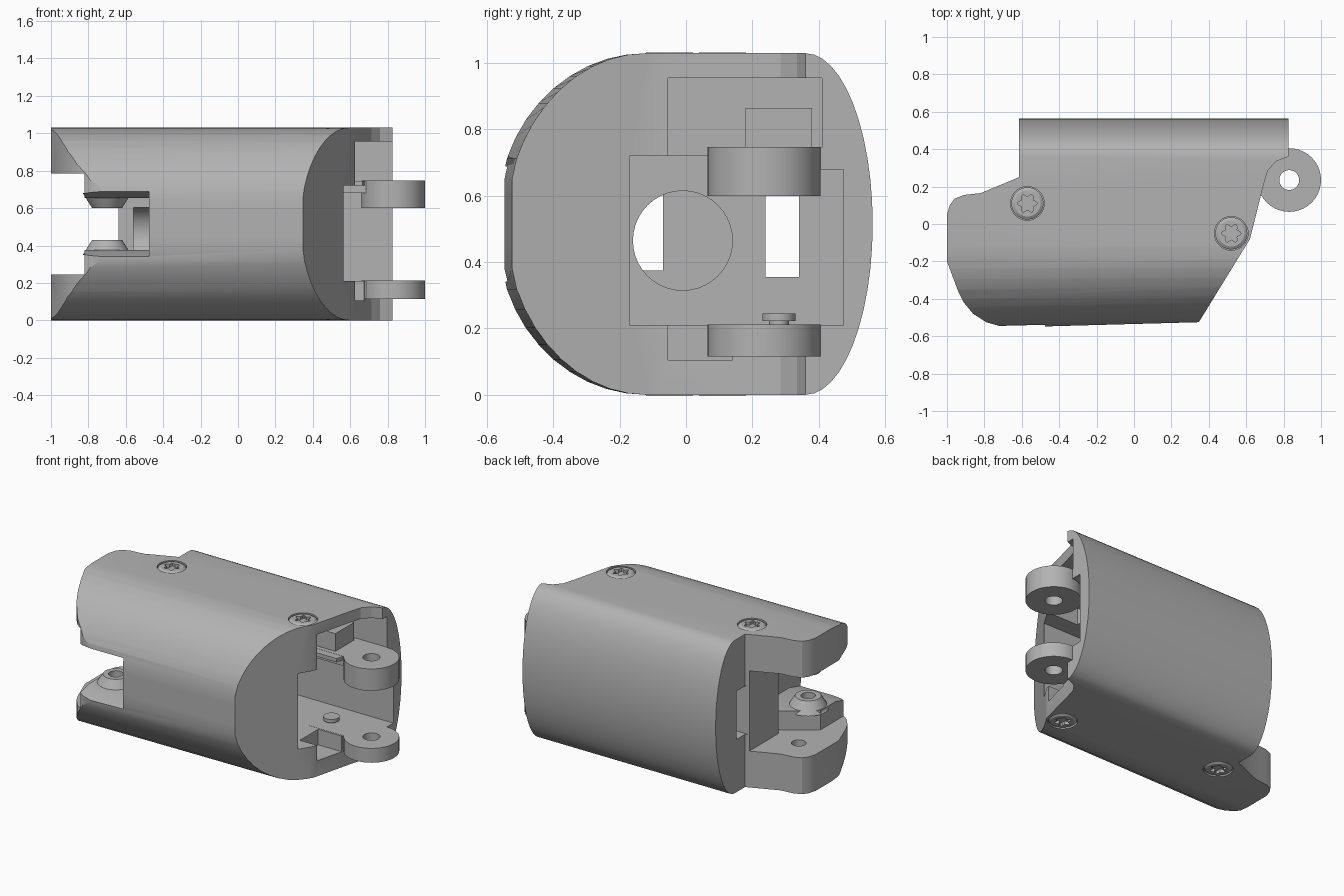
import bpy, bmesh, math
from mathutils import Matrix

if "Cube" in bpy.data.objects:
    bpy.data.objects.remove(bpy.data.objects["Cube"], do_unlink=True)

grey = bpy.data.materials.new("plain grey")
grey.use_nodes = True
grey.diffuse_color = (0.45, 0.45, 0.45, 1)
grey.node_tree.nodes["Principled BSDF"].inputs["Base Color"].default_value = grey.diffuse_color
MID = 0.515
TOP = 2 * MID


def make(name, bm):
    bmesh.ops.recalc_face_normals(bm, faces=bm.faces)
    mesh = bpy.data.meshes.new(name)
    bm.to_mesh(mesh)
    bm.free()
    ob = bpy.data.objects.new(name, mesh)
    bpy.context.collection.objects.link(ob)
    mesh.materials.append(grey)
    return ob


def loft(name, ring_a, ring_b):
    """Closed solid between two matching rings of points."""
    bm = bmesh.new()
    a = [bm.verts.new(p) for p in ring_a]
    b = [bm.verts.new(p) for p in ring_b]
    bm.faces.new(a)
    bm.faces.new(b)
    for i in range(len(a)):
        j = (i + 1) % len(a)
        bm.faces.new((a[i], a[j], b[j], b[i]))
    return make(name, bm)


def prism(name, outline, z0, z1):
    return loft(name, [(x, y, z0) for x, y in outline], [(x, y, z1) for x, y in outline])


def box(name, x, y, z):
    return prism(name, [(x[0], y[0]), (x[1], y[0]), (x[1], y[1]), (x[0], y[1])], *z)


def circle(cx, cy, r, n=40):
    return [(cx + r * math.cos(2 * math.pi * i / n), cy + r * math.sin(2 * math.pi * i / n))
            for i in range(n)]


def disc(name, x, y, r0, z0, z1, r1=None):
    r1 = r0 if r1 is None else r1
    return loft(name, [(*p, z0) for p in circle(x, y, r0)], [(*p, z1) for p in circle(x, y, r1)])


def boolean(ob, cutters, op="DIFFERENCE"):
    bpy.context.view_layer.objects.active = ob
    for c in cutters:
        m = ob.modifiers.new("cut", "BOOLEAN")
        m.operation, m.solver, m.object = op, "EXACT", c
        bpy.ops.object.modifier_apply(modifier=m.name)
        bpy.data.objects.remove(c, do_unlink=True)


def smooth(ob, angle=25):
    bpy.ops.object.select_all(action="DESELECT")
    ob.select_set(True)
    bpy.context.view_layer.objects.active = ob
    bpy.ops.object.shade_smooth_by_angle(angle=math.radians(angle))


# Shell: rounded section lofted along x, with a slight taper on the front
def section(x, shift):
    pts = []
    n = 24
    for i in range(n + 1):
        t = math.pi / 2 - math.pi * i / n
        pts.append((x, 0.36 + 0.203 * math.cos(t), MID + MID * math.sin(t)))
    for i in range(n + 1):
        t = -math.pi / 2 - math.pi * i / n
        y = max(-0.12 + 0.465 * math.cos(t), -0.565)
        y += shift * (-0.12 - y) / 0.445
        pts.append((x, y, MID + MID * math.sin(t)))
    return pts


shell = loft("shell", section(-1.1, 0), section(1.0, 0.058))
outline = [(-1, 0.05), (-0.985, 0.1), (-0.96, 0.135), (-0.91, 0.155), (-0.82, 0.165),
           (-0.615, 0.25), (-0.615, 0.7), (0.825, 0.7), (0.825, 0.36), (0.76, 0.335),
           (0.715, 0.285), (0.69, 0.2), (0.62, -0.08), (0.27, -0.65), (-0.47, -0.65),
           (-0.47, -0.56), (-0.72, -0.545), (-0.79, -0.525), (-0.86, -0.48),
           (-0.91, -0.42), (-0.94, -0.36), (-1, -0.2)]
boolean(shell, [prism("outline", outline, -0.2, 1.3)], "INTERSECT")

# Fork opening at the far end, with raised pads inside
fork = [(-1.2, 0.6), (-0.64, 0.6), (-0.64, -0.07), (-0.6, -0.1), (-0.82, -0.26),
        (-0.82, -0.8), (-1.2, -0.8)]
gap = [(-0.07, 0.375), (-0.42, 0.375), (-0.62, 0.32)]
gap += [(y, TOP - z) for y, z in reversed(gap)]
cuts = [prism("fork", fork, 0.245, 0.785),
        loft("gap", [(-1.2, y, z) for y, z in gap], [(-0.475, y, z) for y, z in gap])]

# Open cavity at the hinge end, its pockets, and the wall openings
cuts += [box("cavity", (-0.3, 1.2), (-0.17, 0.15), (0.21, 0.72)),
         box("cavity_back", (-0.3, 1.2), (0.149, 0.475), (0.21, 0.68)),
         box("upper_pocket", (0.4, 1.2), (-0.055, 0.41), (0.745, 0.955)),
         box("pocket_link", (0.4, 1.2), (-0.055, 0.1), (0.7, 0.8)),
         box("lower_pocket", (0.5, 1.2), (-0.055, 0.14), (0.105, 0.25)),
         box("slot", (-0.8, 0), (0.24, 0.34), (0.355, 0.68))]
tunnel = circle(-0.01, 0.465, 0.15)
cuts.append(loft("tunnel", [(-0.56, y, z) for y, z in tunnel], [(0, y, z) for y, z in tunnel]))

# Pin holes in the fork and counterbores for the screws
SCREWS = [(-0.57, 0.11), (0.52, -0.05)]
for z in (0.18, 0.72):
    cuts.append(disc("pin_hole", -0.82, -0.03, 0.045, z, z + 0.13))
for x, y in SCREWS:
    for z in (-0.02, TOP - 0.02):
        cuts.append(disc("counterbore", x, y, 0.09, z, z + 0.04))
boolean(shell, cuts)
smooth(shell)

# Screw heads with a six-lobed recess, on both flat sides
star = []
for i in range(48):
    t = 2 * math.pi * i / 48
    r = 0.043 + 0.009 * math.cos(6 * t)
    star.append((r * math.cos(t), r * math.sin(t)))
for i, (x, y) in enumerate(SCREWS):
    for side in ("top", "bottom"):
        z = TOP if side == "top" else 0
        s = 1 if side == "top" else -1
        head = disc(f"screw_{side}_{i + 1}", x, y, 0.086, z - s * 0.03, z - s * 0.008)
        cap = disc("cap", x, y, 0.086, z - s * 0.008, z + s * 0.002, 0.07)
        boolean(head, [cap], "UNION")
        boolean(head, [prism("star", [(x + a, y + b) for a, b in star],
                             *sorted((z - s * 0.024, z + s * 0.05)))])
        smooth(head)

# Hinge lugs joined to the shell by short arms
HX, HY = 0.83, 0.235
for name, z0, z1, arm in (("upper", 0.6, 0.747, 0.682), ("lower", 0.115, 0.212, 0.117)):
    lug = disc(name + "_hinge_lug", HX, HY, 0.17, z0, z1)
    boolean(lug, [box("arm", (0.42, HX), (0.15, 0.4), (arm, z1 - 0.001))], "UNION")
    boolean(lug, [disc("bore", HX, HY, 0.053, z0 - 0.1, z1 + 0.1)])
    smooth(lug)

# Conical bosses on the fork pads
for name, z0, z1 in (("lower", 0.35, 0.43), ("upper", TOP - 0.35, TOP - 0.43)):
    boss = disc(name + "_fork_boss", -0.7, -0.3, 0.13, z0, z1, 0.08)
    boolean(boss, [disc("bore", -0.7, -0.3, 0.045, *sorted((z0 + (z1 - z0) * 0.2, z1 * 2 - z0)))])
    smooth(boss)

# Small fittings inside the cavity
box("pocket_block", (0.38, 0.6), (0.18, 0.38), (0.74, 0.865))
screw = disc("inner_screw", 0.5, 0.28, 0.03, 0.2, 0.235)
boolean(screw, [disc("screw_head", 0.5, 0.28, 0.05, 0.222, 0.245)], "UNION")
smooth(screw)
